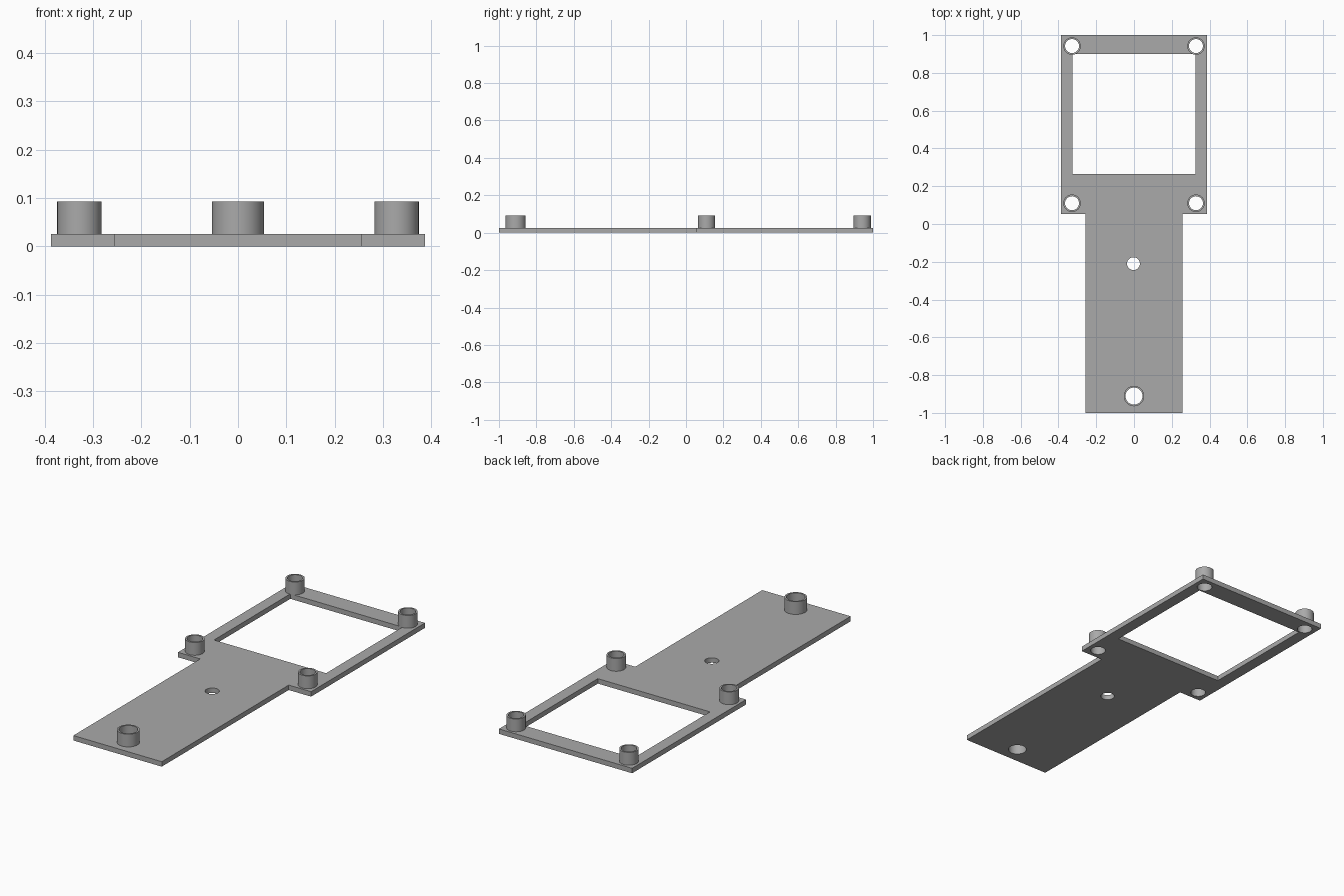
import bpy, bmesh, math

cube = bpy.data.objects.get("Cube")
if cube:
    bpy.data.objects.remove(cube, do_unlink=True)

GREY = (0.4, 0.4, 0.4, 1)
grey = bpy.data.materials.new("plain_grey")
grey.use_nodes = True
grey.diffuse_color = GREY
grey.node_tree.nodes["Principled BSDF"].inputs["Base Color"].default_value = GREY

PLATE_TOP, POST_TOP = 0.026, 0.093


def circle(x, y, r, sides=48):
    return [(x + r * math.cos(math.tau * i / sides),
             y + r * math.sin(math.tau * i / sides)) for i in range(sides)]


def extrude_profile(name, loops, z0, z1):
    """Fill the first loop, leaving the others as holes, and give it thickness."""
    curve = bpy.data.curves.new(name, "CURVE")
    curve.dimensions = "2D"
    curve.fill_mode = "BOTH"
    curve.extrude = (z1 - z0) / 2
    for loop in loops:
        spline = curve.splines.new("POLY")
        spline.points.add(len(loop) - 1)
        for point, (x, y) in zip(spline.points, loop):
            point.co = (x, y, 0, 1)
        spline.use_cyclic_u = True
    helper = bpy.data.objects.new(name + "_profile", curve)
    bpy.context.collection.objects.link(helper)
    graph = bpy.context.evaluated_depsgraph_get()
    mesh = bpy.data.meshes.new_from_object(helper.evaluated_get(graph))
    bpy.data.objects.remove(helper, do_unlink=True)

    # Weld caps to walls and place the base at z0
    bm = bmesh.new()
    bm.from_mesh(mesh)
    bmesh.ops.remove_doubles(bm, verts=bm.verts, dist=1e-5)
    bmesh.ops.recalc_face_normals(bm, faces=bm.faces)
    bmesh.ops.translate(bm, verts=bm.verts, vec=(0, 0, (z0 + z1) / 2))
    bm.to_mesh(mesh)
    bm.free()
    mesh.materials.clear()
    mesh.materials.append(grey)
    obj = bpy.data.objects.new(name, mesh)
    bpy.context.collection.objects.link(obj)
    bpy.ops.object.select_all(action="DESELECT")
    obj.select_set(True)
    bpy.context.view_layer.objects.active = obj
    bpy.ops.object.shade_smooth_by_angle(angle=math.radians(30))
    return obj


# Posts: name, x, y, outer radius, bore radius
posts = [("handle_post", 0, -0.911, 0.054, 0.045)]
for side, x in (("left", 0.328), ("right", -0.328)):
    posts.append((f"back_{side}_post", x, 0.942, 0.046, 0.037))
    posts.append((f"middle_{side}_post", x, 0.11, 0.046, 0.037))

# Flat plate: wide frame at the back, narrow handle at the front
half = [(0.257, -1), (0.257, 0.054), (0.387, 0.054), (0.387, 1)]
outline = half + [(-x, y) for x, y in reversed(half)]
window = [(-0.326, 0.266), (0.326, 0.266), (0.326, 0.9), (-0.326, 0.9)]
bores = [circle(x, y, bore) for _, x, y, _, bore in posts]
extrude_profile("base_plate",
                [outline, window, circle(-0.003, -0.21, 0.034)] + bores,
                0, PLATE_TOP)

# Hollow standoff posts
for name, x, y, outer, bore in posts:
    extrude_profile(name, [circle(x, y, outer), circle(x, y, bore)],
                    PLATE_TOP, POST_TOP)
